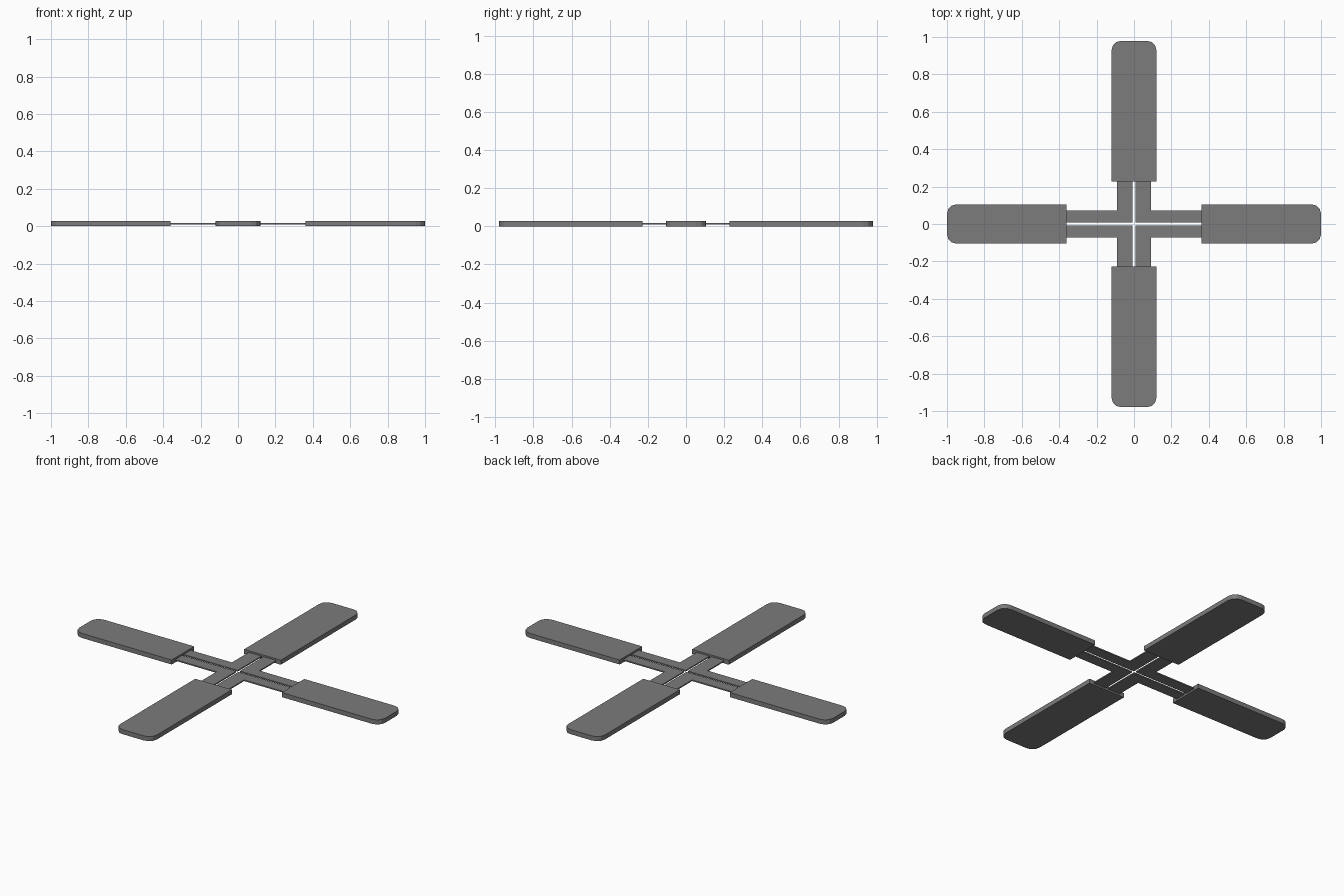
import bpy, bmesh, math

if "Cube" in bpy.data.objects:
    bpy.data.objects.remove(bpy.data.objects["Cube"])

grey = bpy.data.materials.new("mid_grey")
grey.diffuse_color = (0.2, 0.2, 0.2, 1)
grey.use_nodes = True
grey.node_tree.nodes["Principled BSDF"].inputs["Base Color"].default_value = grey.diffuse_color


def plate(name, outline, z0, z1):
    """Extrude a flat outline between two heights."""
    bm = bmesh.new()
    face = bm.faces.new([bm.verts.new((x, y, z0)) for x, y in outline])
    res = bmesh.ops.extrude_face_region(bm, geom=[face])
    top = [v for v in res["geom"] if isinstance(v, bmesh.types.BMVert)]
    bmesh.ops.translate(bm, verts=top, vec=(0, 0, z1 - z0))
    bmesh.ops.recalc_face_normals(bm, faces=bm.faces)
    mesh = bpy.data.meshes.new(name)
    bm.to_mesh(mesh)
    bm.free()
    mesh.materials.append(grey)
    obj = bpy.data.objects.new(name, mesh)
    bpy.context.collection.objects.link(obj)
    return obj


def blade_outline(inner, outer, half, r=0.05, steps=3):
    """Blade along +x with rounded outer corners."""
    pts = [(inner, -half)]
    for sy, start in ((-1, -90), (1, 0)):
        for i in range(steps + 1):
            a = math.radians(start + 90 * i / steps)
            pts.append((outer - r + r * math.cos(a),
                        sy * (half - r) + r * math.sin(a)))
    return pts + [(inner, half)]


# Four thick blades: a wide pair along y, a narrower pair along x
THICK = 0.027
side = blade_outline(0.36, 1.0, 0.105)
long = blade_outline(0.228, 0.979, 0.12)
plate("right_blade", side, 0, THICK)
plate("left_blade", [(-x, -y) for x, y in side], 0, THICK)
plate("back_blade", [(-y, x) for x, y in long], 0, THICK)
plate("front_blade", [(y, -x) for x, y in long], 0, THICK)

# Four thin L-shaped hub plates, separated by narrow cross slots
S = 0.007
corner = [(S, S), (0.362, S), (0.362, 0.072), (0.09, 0.072), (0.09, 0.23), (S, 0.23)]
for sx, nx in ((1, "right"), (-1, "left")):
    for sy, ny in ((1, "back"), (-1, "front")):
        plate(f"hub_plate_{ny}_{nx}", [(sx * x, sy * y) for x, y in corner], 0.010, 0.017)
